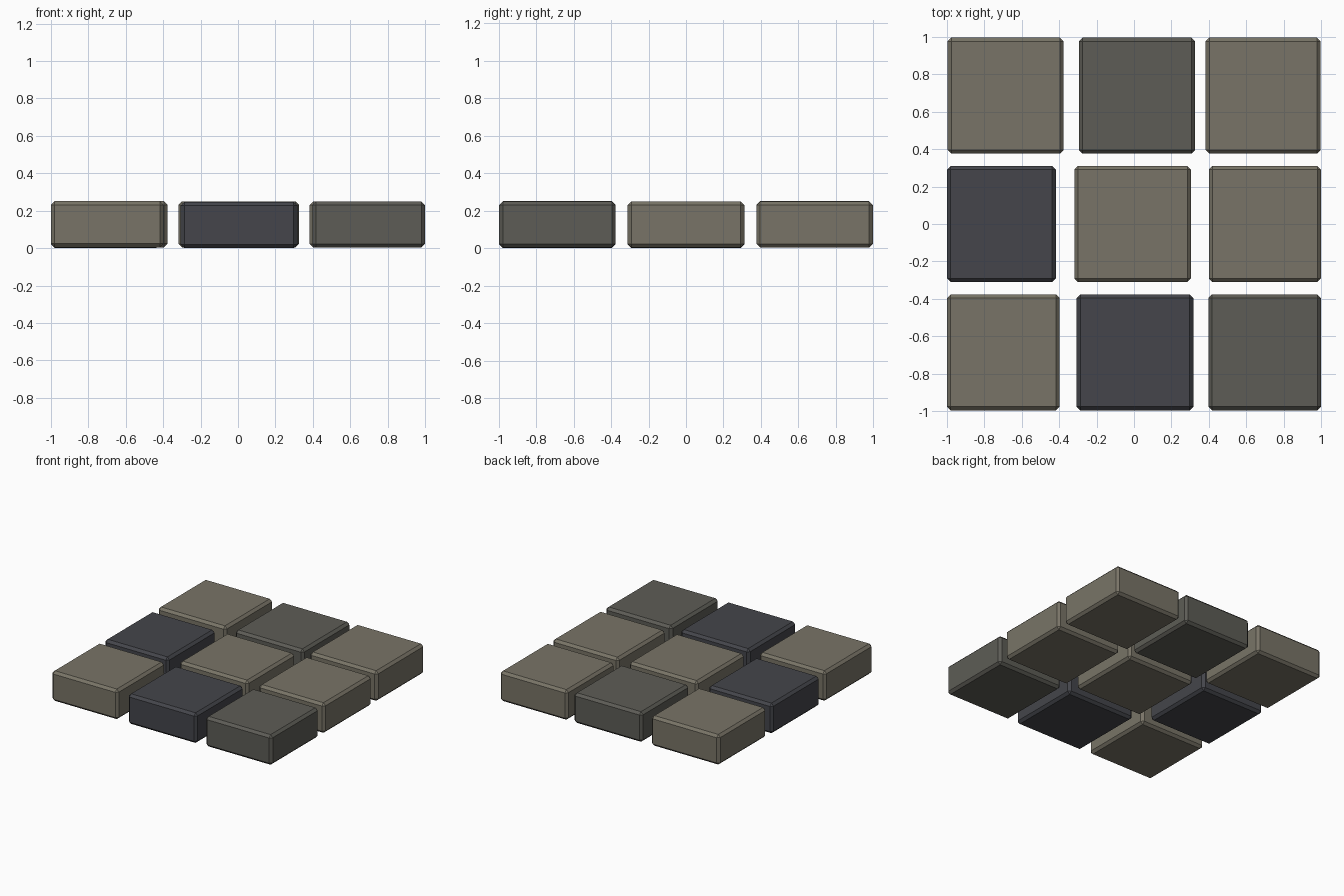
import bpy, bmesh
from mathutils import Vector

if "Cube" in bpy.data.objects:
    bpy.data.objects.remove(bpy.data.objects["Cube"])


def material(name, rgb):
    m = bpy.data.materials.new(name)
    m.diffuse_color = (*rgb, 1)
    m.use_nodes = True
    m.node_tree.nodes["Principled BSDF"].inputs["Base Color"].default_value = m.diffuse_color
    return m


MATS = {
    "sand": material("sand_stone", (0.19, 0.175, 0.135)),
    "grey": material("grey_stone", (0.11, 0.108, 0.093)),
    "dark": material("dark_stone", (0.058, 0.06, 0.07)),
}


def paver(name, x0, x1, y0, y1, z0, z1, mat):
    """Chamfered paving block between two corners."""
    bm = bmesh.new()
    bmesh.ops.create_cube(bm, size=1)
    size = Vector((x1 - x0, y1 - y0, z1 - z0))
    for v in bm.verts:
        v.co = Vector(a * b for a, b in zip(v.co, size))
    bmesh.ops.bevel(bm, geom=bm.edges[:], offset=0.02, segments=1,
                    profile=0.5, affect='EDGES')
    mesh = bpy.data.meshes.new(name)
    bm.to_mesh(mesh)
    bm.free()
    mesh.materials.append(MATS[mat])
    ob = bpy.data.objects.new(name, mesh)
    ob.location = ((x0 + x1) / 2, (y0 + y1) / 2, (z0 + z1) / 2)
    bpy.context.collection.objects.link(ob)


# Rows from front to back: y range, then each block's x range, base height and stone
ROWS = [
    ("front", -0.997, -0.376, [(-1.0, -0.397, 0.004, "sand"),
                               (-0.307, 0.318, 0.0, "dark"),
                               (0.397, 1.0, 0.003, "grey")]),
    ("middle", -0.311, 0.311, [(-1.0, -0.418, 0.0, "dark"),
                               (-0.319, 0.305, 0.003, "sand"),
                               (0.400, 1.0, 0.003, "sand")]),
    ("back", 0.376, 0.997, [(-0.997, -0.376, 0.004, "sand"),
                            (-0.295, 0.327, 0.003, "grey"),
                            (0.383, 0.998, 0.003, "sand")]),
]
for row, y0, y1, blocks in ROWS:
    for col, (x0, x1, z, mat) in zip(("left", "centre", "right"), blocks):
        paver(f"paver_{row}_{col}", x0, x1, y0, y1, z, z + 0.247, mat)
